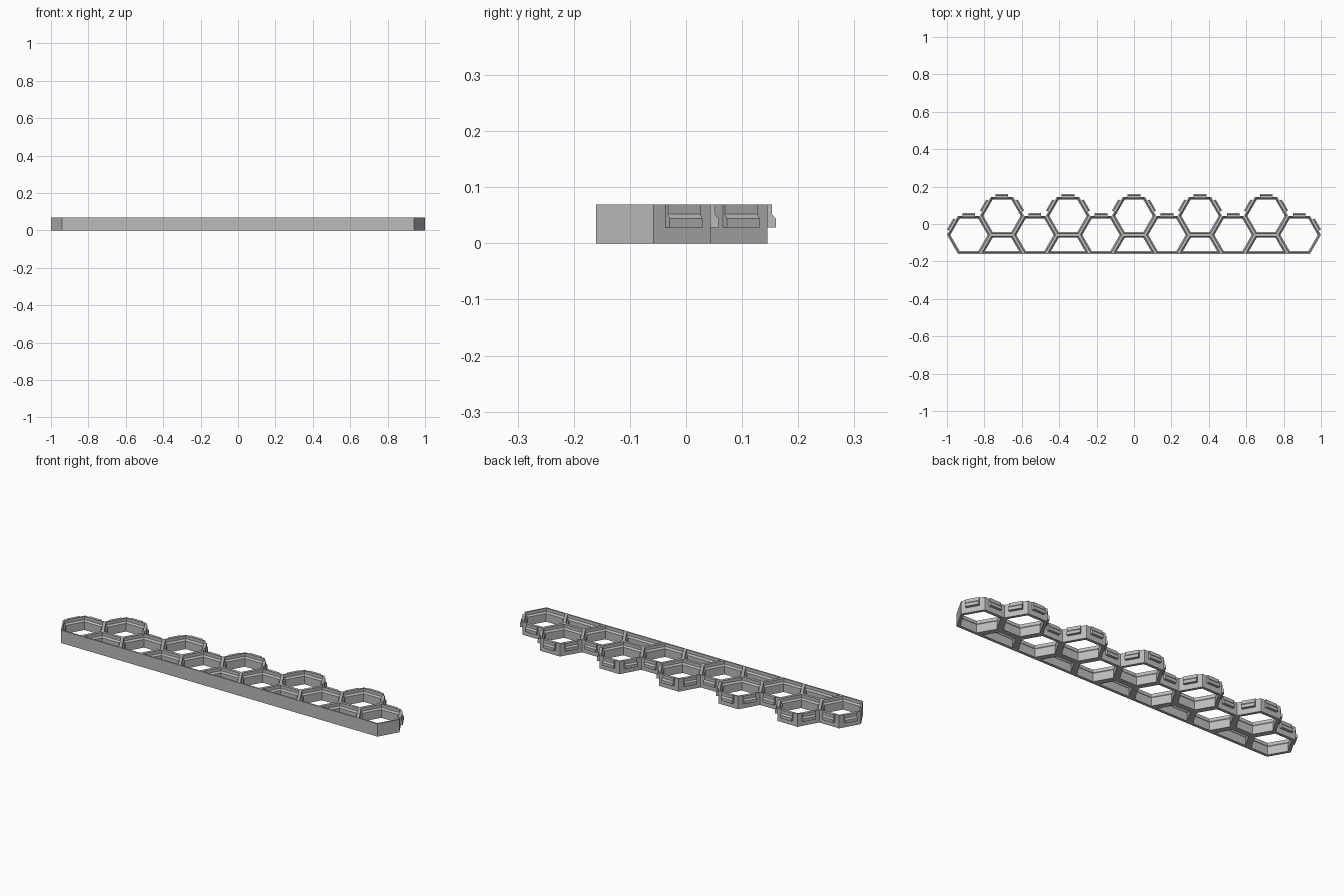
import bpy, bmesh, math
from mathutils import Vector

if "Cube" in bpy.data.objects:
    bpy.data.objects.remove(bpy.data.objects["Cube"])

R = 2 / 17                      # cell radius
A = R * math.sqrt(3) / 2        # cell apothem
H = 0.069                       # height
FRONT = -0.16
THICK, THIN = 0.0152, 0.0075    # half-wall thickness below and above the ledge
LEDGE_LOW, LEDGE_HIGH = 0.044, 0.052

grey = bpy.data.materials.new("grey_plastic")
grey.use_nodes = True
colour = (0.5, 0.5, 0.5, 1)
grey.diffuse_color = colour
grey.node_tree.nodes["Principled BSDF"].inputs["Base Color"].default_value = colour


def finish(bm, name):
    bmesh.ops.remove_doubles(bm, verts=bm.verts, dist=0.0001)
    bmesh.ops.recalc_face_normals(bm, faces=bm.faces)
    mesh = bpy.data.meshes.new(name)
    bm.to_mesh(mesh)
    bm.free()
    mesh.materials.append(grey)
    obj = bpy.data.objects.new(name, mesh)
    bpy.context.collection.objects.link(obj)
    return obj


def outline(cx, cy, half=False):
    """Counter-clockwise cell outline; a half cell is cut flat along its middle."""
    corners = range(4) if half else range(6)
    return [Vector((cx + R * math.cos(math.radians(60 * k)),
                    cy + R * math.sin(math.radians(60 * k)), 0)) for k in corners]


def inset(points, d):
    """Move every side inwards by d."""
    result = []
    for i, p in enumerate(points):
        e1 = (p - points[i - 1]).normalized()
        e2 = (points[(i + 1) % len(points)] - p).normalized()
        n1, n2 = Vector((-e1.y, e1.x, 0)), Vector((-e2.y, e2.x, 0))
        result.append(p + (n1 + n2) * d / (1 + n1.dot(n2)))
    return result


# Cell layout: front row, back row, and half cells filling the straight front
cells = []
for i in range(-5, 6):
    x = i * 1.5 * R
    if i % 2:
        cells.append(outline(x, FRONT + A))
    else:
        cells.append(outline(x, FRONT + 2 * A))
        cells.append(outline(x, FRONT, half=True))


def sides(points):
    return zip(points, points[1:] + points[:1])


def key(p, q):
    m = (p + q) / 2
    return round(m.x, 3), round(m.y, 3)


count = {}
for cell in cells:
    for p, q in sides(cell):
        count[key(p, q)] = count.get(key(p, q), 0) + 1

# Honeycomb: every cell is a ring with a sloped inner ledge
up = Vector((0, 0, 1))
bm = bmesh.new()
open_sides = []
for cell in cells:
    thick, thin = inset(cell, THICK), inset(cell, THIN)
    layers = [(cell, 0), (thick, 0), (thick, LEDGE_LOW),
              (thin, LEDGE_HIGH), (thin, H), (cell, H)]
    loops = [[bm.verts.new(p + up * z) for p in pts] for pts, z in layers]
    n = len(cell)
    for a, b in zip(loops, loops[1:]):
        for k in range(n):
            m = (k + 1) % n
            bm.faces.new((a[k], a[m], b[m], b[k]))
    for k, (p, q) in enumerate(sides(cell)):
        if count[key(p, q)] == 1:
            m = (k + 1) % n
            bm.faces.new((loops[0][k], loops[0][m], loops[-1][m], loops[-1][k]))
            open_sides.append((p, q))
finish(bm, "honeycomb_frame")

# Snap clips on the open back sides
profile = [(0, 0.028), (0.0144, 0.028), (0.0144, LEDGE_LOW),
           (THIN, LEDGE_HIGH), (THIN, H), (0, H)]
number = 0
for p, q in open_sides:
    along = (q - p).normalized()
    out = Vector((along.y, -along.x, 0))
    if out.y < 0.1:
        continue
    number += 1
    mid = (p + q) / 2
    bm = bmesh.new()
    ends = [[bm.verts.new(mid + along * s + out * d + up * z) for d, z in profile]
            for s in (-0.0335, 0.0335)]
    for end in ends:
        bm.faces.new(end)
    for k in range(len(profile)):
        a, b = ends
        bm.faces.new((a[k - 1], a[k], b[k], b[k - 1]))
    finish(bm, f"snap_clip_{number}")
